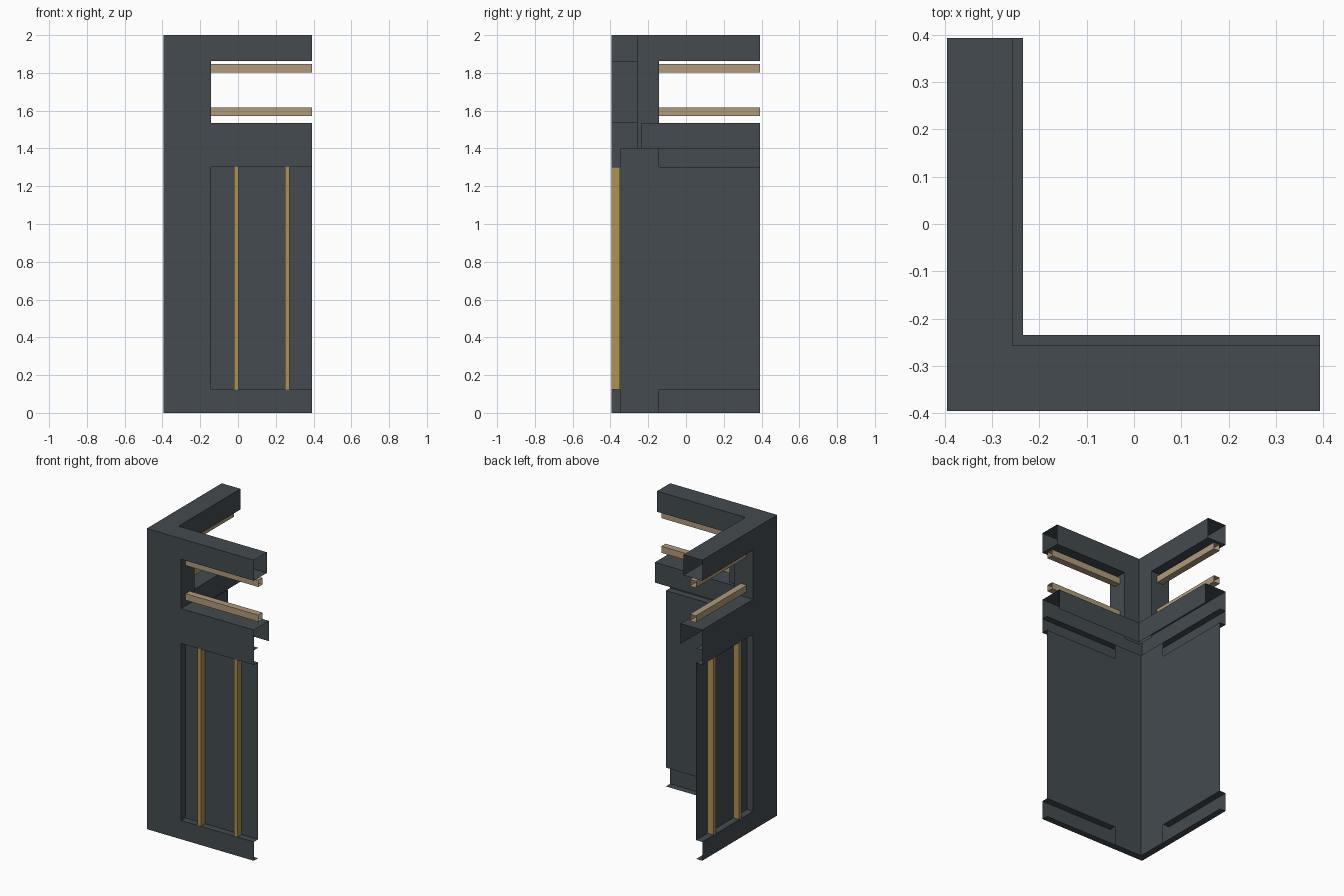
import bpy, bmesh
from mathutils import Vector

cube = bpy.data.objects.get("Cube")
if cube:
    bpy.data.objects.remove(cube, do_unlink=True)


def material(name, rgb):
    m = bpy.data.materials.new(name)
    m.use_nodes = True
    m.diffuse_color = (*rgb, 1)
    m.node_tree.nodes["Principled BSDF"].inputs["Base Color"].default_value = (*rgb, 1)
    return m


SLATE = material("dark slate", (0.056, 0.070, 0.080))
GOLD = material("brushed gold", (0.434, 0.283, 0.082))
BEIGE = material("light bronze", (0.434, 0.328, 0.195))

OUT, END = -0.395, 0.393          # outer face, open end of each arm
JAMB = -0.142                     # where the corner post stops
BACK = -0.35                      # recessed panel and inner lining
BEAM, SILL = -0.257, -0.235       # inner faces of beam and sill
BASE, HEAD, LEDGE, SILL_TOP, SOFFIT, TOP = 0.125, 1.303, 1.4, 1.535, 1.863, 2.0


def sweep(profile, start=None, end=END):
    """Sheets along the front arm from a (y, z) profile; no start means a mitred corner."""
    quads = []
    for (ya, za), (yb, zb) in zip(profile, profile[1:]):
        xa, xb = (ya, yb) if start is None else (start, start)
        quads.append([(xa, ya, za), (end, ya, za), (end, yb, zb), (xb, yb, zb)])
    return quads


def cap(x, y0, y1, z0, z1):
    return [[(x, y0, z0), (x, y1, z0), (x, y1, z1), (x, y0, z1)]]


def part(name, quads, mat):
    """Build the front arm's quads and their reflection across the corner diagonal."""
    bm = bmesh.new()
    for q in quads:
        pts = [Vector(p) for p in q]
        bm.faces.new([bm.verts.new(p) for p in pts])
        bm.faces.new([bm.verts.new(p.yxz) for p in reversed(pts)])
    bmesh.ops.remove_doubles(bm, verts=bm.verts[:], dist=0.0005)
    me = bpy.data.meshes.new(name)
    bm.to_mesh(me)
    bm.free()
    me.materials.append(mat)
    ob = bpy.data.objects.new(name, me)
    bpy.context.scene.collection.objects.link(ob)


def box_tube(y0, y1, z0, z1, start, end=END):
    return sweep([(y0, z0), (y0, z1), (y1, z1), (y1, z0), (y0, z0)], start, end)


# Corner post: outer skin, lower lining, upper lining and jamb
part("corner_post",
     sweep([(OUT, 0), (OUT, TOP)], None, JAMB)
     + sweep([(BACK, LEDGE), (BACK, 0)], None, JAMB)
     + sweep([(BEAM, TOP), (BEAM, LEDGE)], None, JAMB)
     + cap(JAMB, OUT, BEAM, SILL_TOP, SOFFIT), SLATE)

# Lower wall with recessed panel and its side reveal
part("lower_wall",
     sweep([(OUT, 0), (OUT, BASE), (BACK, BASE), (BACK, HEAD),
            (OUT, HEAD), (OUT, SILL_TOP)], JAMB)
     + cap(JAMB, OUT, BACK, BASE, HEAD), SLATE)

# Narrow turned-in lips at the floor and under the sill
part("wall_lips",
     sweep([(BACK, 0), (OUT, 0)]) + sweep([(BACK, LEDGE), (OUT, LEDGE)]), SLATE)

# Window sill, open underneath
part("window_sill", sweep([(OUT, SILL_TOP), (SILL, SILL_TOP), (SILL, LEDGE)]), SLATE)

# Top beam
part("top_beam",
     sweep([(OUT, TOP), (BEAM, TOP)])
     + sweep([(BEAM, TOP), (BEAM, SOFFIT), (OUT, SOFFIT), (OUT, TOP)], JAMB), SLATE)

# Upright trim strips in the recessed panels
for i, x in enumerate((-0.021, 0.248)):
    w = x + 0.024
    part(f"trim_strip_{i + 1}",
         sweep([(OUT + 0.001, BASE), (OUT + 0.001, HEAD)], x, w)
         + cap(w, OUT + 0.001, BACK, BASE, HEAD)
         + [q[::-1] for q in cap(x, OUT + 0.001, BACK, BASE, HEAD)], GOLD)

# Horizontal rails in the window opening
for name, z in (("lower_rail", 1.572), ("upper_rail", 1.803)):
    part(name, box_tube(-0.347, -0.303, z, z + 0.044, JAMB), BEIGE)
